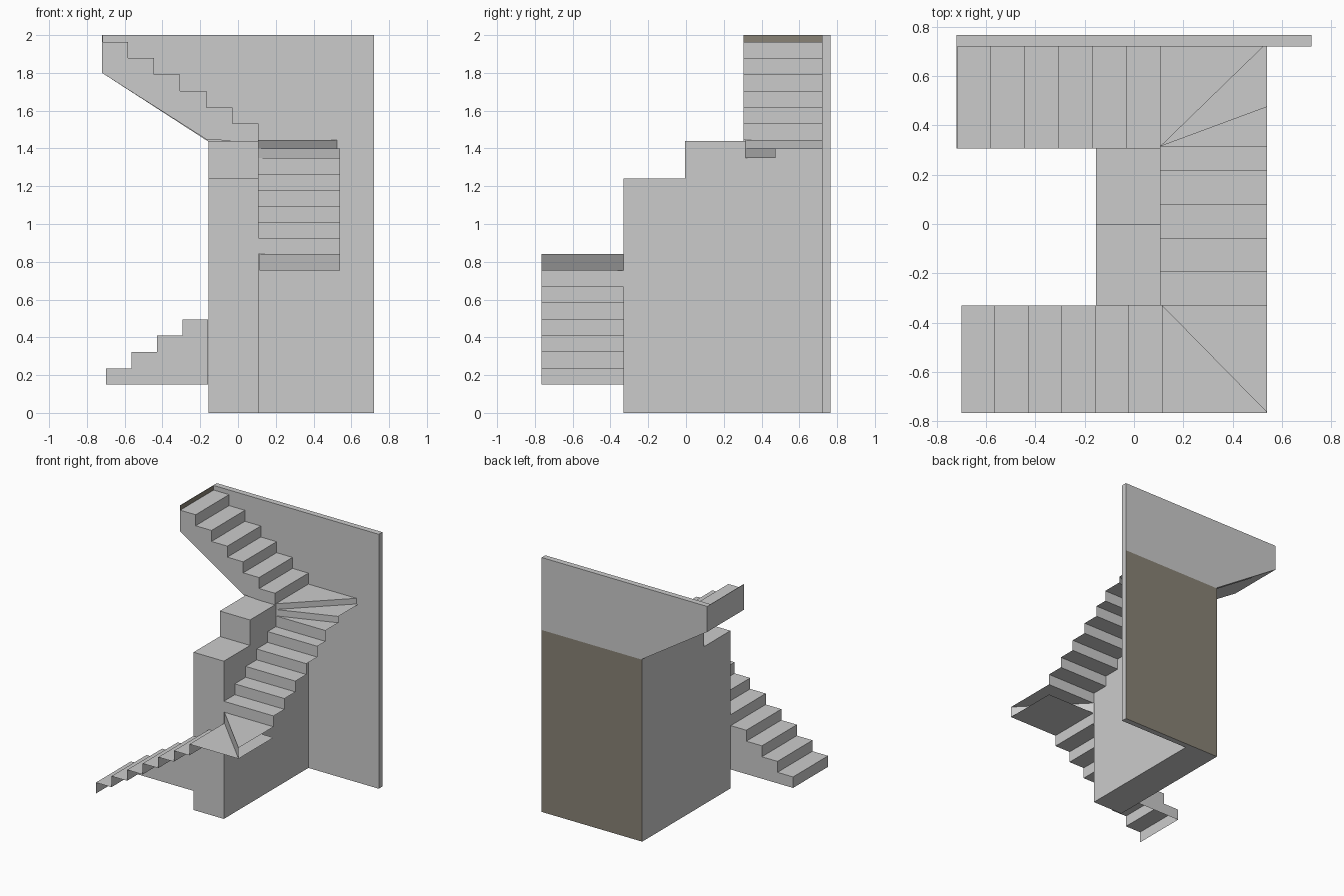
import bpy, bmesh

if "Cube" in bpy.data.objects:
    bpy.data.objects.remove(bpy.data.objects["Cube"])

# Colours
def material(name, rgb):
    m = bpy.data.materials.new(name)
    m.diffuse_color = (*rgb, 1)
    m.use_nodes = True
    m.node_tree.nodes["Principled BSDF"].inputs["Base Color"].default_value = m.diffuse_color
    return m

GREY = material("light_grey", (0.6, 0.6, 0.6))
BROWN = material("grey_brown", (0.25, 0.225, 0.18))


def finish(name, bm):
    bmesh.ops.remove_doubles(bm, verts=bm.verts, dist=1e-5)
    me = bpy.data.meshes.new(name)
    me.materials.append(GREY)
    me.materials.append(BROWN)
    bm.to_mesh(me)
    bm.free()
    ob = bpy.data.objects.new(name, me)
    bpy.context.collection.objects.link(ob)
    return ob


def sheet(name, polys):
    """Thin surface made of a few flat polygons."""
    bm = bmesh.new()
    for p in polys:
        bm.faces.new([bm.verts.new(v) for v in p])
    return finish(name, bm)


def prism(pts, axis, a, b):
    """Extrude a profile along x ('x': pts are y,z) or y ('y': pts are x,z)."""
    put = (lambda p, t: (t, p[0], p[1])) if axis == 'x' else (lambda p, t: (p[0], t, p[1]))
    bm = bmesh.new()
    f = bm.faces.new([bm.verts.new(put(p, a)) for p in pts])
    ext = bmesh.ops.extrude_face_region(bm, geom=[f])
    for v in ext["geom"]:
        if isinstance(v, bmesh.types.BMVert):
            v.co["xyz".index(axis)] = b
    bmesh.ops.recalc_face_normals(bm, faces=bm.faces)
    return bm


def zigzag(start, run, z, rise, n):
    """Step outline: riser then tread, n times."""
    pts = [(start, z)]
    for i in range(n):
        z += rise
        pts += [(start + i * run, z), (start + (i + 1) * run, z)]
    return pts


def flight(name, prof, axis, a, b):
    """Treads and risers as a folded sheet along x or y."""
    put = (lambda p, t: (p[0], t, p[1])) if axis == 'x' else (lambda p, t: (t, p[0], p[1]))
    return sheet(name, [[put(p, a), put(p, b), put(q, b), put(q, a)]
                        for p, q in zip(prof, prof[1:])])


def winder(name, tri, z, z_low):
    """Flat wedge tread with a riser under its first edge."""
    top = [(x, y, z) for x, y in tri]
    low = [(x, y, z_low) for x, y in tri[:2]]
    return sheet(name, [top, [low[0], low[1], top[1], top[0]]])


def side_panel(name, prof, y, bottom):
    """Stepped side: a strip under each tread down to the bottom line."""
    treads = [(p, q) for p, q in zip(prof, prof[1:]) if abs(p[0] - q[0]) > 1e-4]
    return sheet(name, [[(p[0], y, bottom(p[0])), (q[0], y, bottom(q[0])),
                         (q[0], y, p[1]), (p[0], y, p[1])] for p, q in treads])


# Back wall, brown on the lower rear
bm = prism([(-0.72, 2), (0.72, 2), (0.72, 0), (-0.155, 0), (-0.155, 1.435), (-0.72, 1.80)],
           'y', 0.72, 0.765)
bmesh.ops.bisect_plane(bm, geom=bm.verts[:] + bm.edges[:] + bm.faces[:],
                       plane_co=(0, 0, 1.43), plane_no=(0, 0, 1))
for f in bm.faces:
    if f.normal.y > 0.9 and f.calc_center_median().z < 1.43:
        f.material_index = 1
finish("back_wall", bm)

# Stepped central core
finish("central_core", prism([(-0.33, 0), (0.72, 0), (0.72, 1.44), (-0.005, 1.44),
                              (-0.005, 1.24), (-0.33, 1.24)], 'x', -0.155, 0.108))

# Lower flight with its inner side panel
RUN, RISE = 0.1355, 0.0862
low = zigzag(-0.70, RUN, 0.15, RISE, 6)
low.append((low[-1][0], 0.755))
flight("lower_flight", low, 'x', -0.765, -0.33)
side_panel("lower_side_panel", low[:9], -0.33, lambda x: 0.15)

# Lower corner: square landing with a raised wedge
L, R, F, N = 0.113, 0.54, -0.765, -0.33
sheet("lower_landing", [[(L, F, 0.755), (R, F, 0.755), (R, N, 0.755), (L, N, 0.755)]])
winder("lower_wedge", [(L, N), (R, F), (R, N)], 0.84, 0.755)

# Middle flight
mid = zigzag(N, 0.136, 0.84, 0.085, 5)
mid[-1] = (0.315, mid[-1][1])
mid.append((0.315, 1.35))
flight("middle_flight", mid, 'y', 0.108, R)

# Upper corner wedges
C = (0.108, 0.315)
winder("upper_wedge_1", [C, (R, 0.315), (R, 0.475)], 1.35, 1.265)
winder("upper_wedge_2", [C, (R, 0.475), (R, 0.72), (0.525, 0.72)], 1.40, 1.35)
winder("upper_wedge_3", [C, (0.525, 0.72), (0.108, 0.72)], 1.445, 1.40)

# Upper flight, its side panel and sloping soffit
up = zigzag(0.108, -0.138, 1.445, 0.0865, 6)
flight("upper_flight", up, 'x', 0.305, 0.72)
slope = lambda x: 1.44 + max(0, (-0.155 - x) / 0.565) * 0.36
side_panel("upper_side_panel", up[:3], 0.305, slope)
side_panel("upper_side_panel_rest", up[2:], 0.305, slope)
sheet("upper_soffit", [[(-0.72, 0.305, 1.80), (-0.155, 0.305, 1.44),
                        (-0.155, 0.72, 1.44), (-0.72, 0.72, 1.80)],
                       [(-0.155, 0.305, 1.44), (0.108, 0.305, 1.44),
                        (0.108, 0.72, 1.44), (-0.155, 0.72, 1.44)]])

# End plate at the top of the stair, brown inside
bm = prism([(0.305, 1.80), (0.72, 1.80), (0.72, 2), (0.305, 2)], 'x', -0.72, -0.716)
for f in bm.faces:
    if f.normal.x > 0.9:
        f.material_index = 1
finish("top_end_plate", bm)
